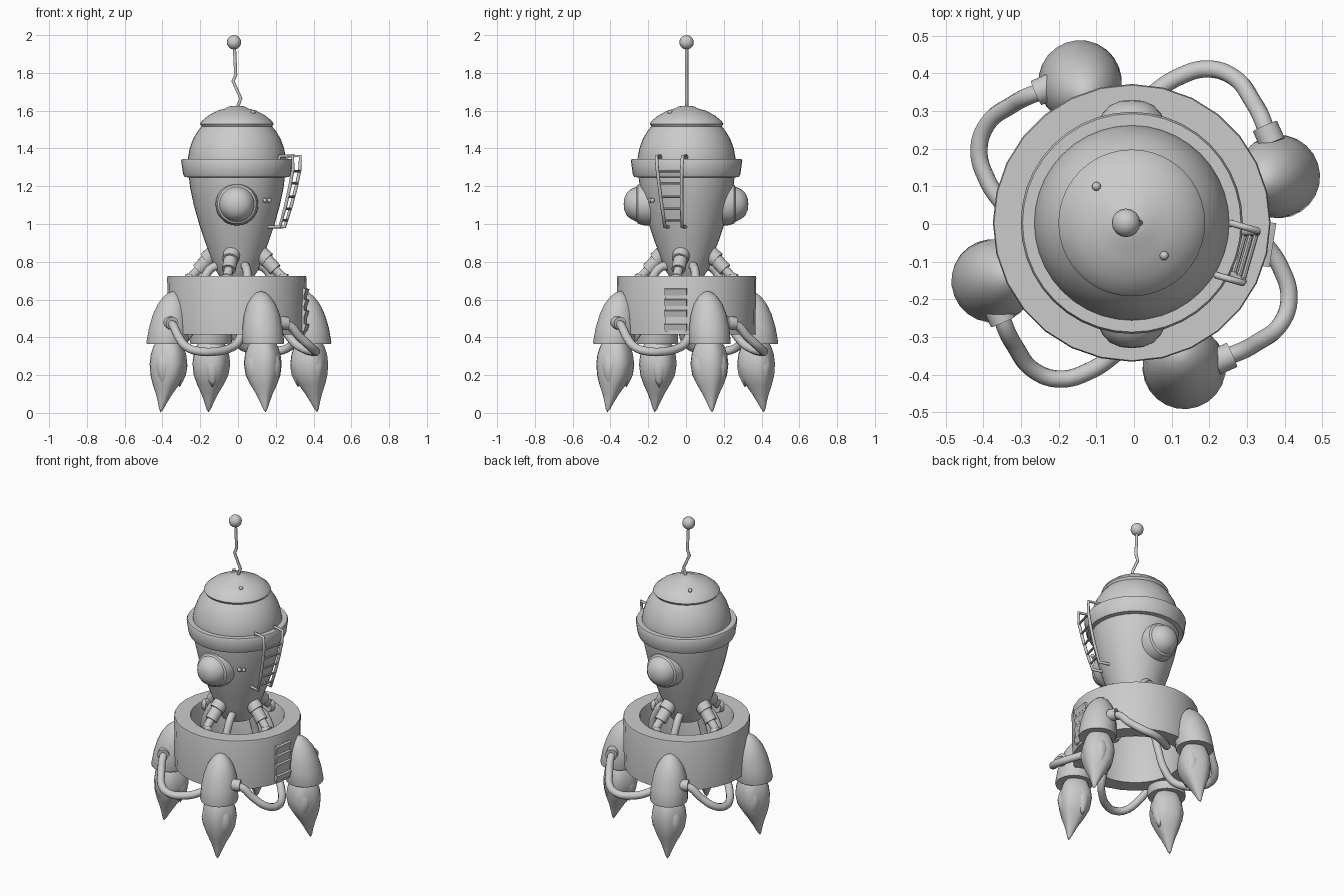
import bpy, bmesh, math
from mathutils import Matrix, Vector

if "Cube" in bpy.data.objects:
    bpy.data.objects.remove(bpy.data.objects["Cube"])

CX, CY = -0.006, 0.003
CENTRE = Matrix.Translation((CX, CY, 0))


def spin(a):
    return Matrix.Rotation(math.radians(a), 4, 'Z')


def finish(name, bm, mat=Matrix(), angle=35):
    bmesh.ops.remove_doubles(bm, verts=bm.verts, dist=1e-5)
    bmesh.ops.recalc_face_normals(bm, faces=bm.faces)
    bm.transform(mat)
    me = bpy.data.meshes.new(name)
    bm.to_mesh(me)
    bm.free()
    for p in me.polygons:
        p.use_smooth = True
    me.set_sharp_from_angle(angle=math.radians(angle))
    ob = bpy.data.objects.new(name, me)
    bpy.context.collection.objects.link(ob)
    return ob


def lathe(name, profile, mat=Matrix(), segs=32, closed=False, shift=None, lobes=0):
    """Revolve (radius, z) points about z; shift(z) offsets each ring in x."""
    bm = bmesh.new()
    rings = []
    for r, z in profile:
        dx = shift(z) if shift else 0
        ring = []
        for i in range(segs):
            a = 2 * math.pi * i / segs
            rr = r * (1 + lobes * math.cos(4 * a))
            ring.append(bm.verts.new((rr * math.cos(a) + dx, rr * math.sin(a), z)))
        rings.append(ring)
    pairs = list(zip(rings, rings[1:])) + ([(rings[-1], rings[0])] if closed else [])
    for lo, hi in pairs:
        for i in range(segs):
            j = (i + 1) % segs
            bm.faces.new((lo[i], lo[j], hi[j], hi[i]))
    if not closed:
        for k in (0, -1):
            if profile[k][0] > 1e-4:
                bm.faces.new(rings[k])
    return finish(name, bm, mat)


def rod(name, p, q, r1, r2=None, mat=Matrix(), segs=16):
    p, q = Vector(p), Vector(q)
    d = q - p
    m = Matrix.Translation(p) @ d.to_track_quat('Z', 'Y').to_matrix().to_4x4()
    return lathe(name, [(r1, 0), (r2 or r1, d.length)], mat @ m, segs)


def ball(name, c, r, mat=Matrix(), segs=16):
    bm = bmesh.new()
    bmesh.ops.create_uvsphere(bm, u_segments=segs, v_segments=segs // 2 + 2, radius=r)
    return finish(name, bm, mat @ Matrix.Translation(c))


def box(name, size, mat):
    bm = bmesh.new()
    bmesh.ops.create_cube(bm, size=1, matrix=Matrix.Diagonal((*size, 1)))
    return finish(name, bm, mat)


def tube(name, pts, r, mat=Matrix(), smooth=True):
    cu = bpy.data.curves.new(name, 'CURVE')
    cu.dimensions = '3D'
    cu.bevel_depth, cu.bevel_resolution, cu.use_fill_caps = r, 3, True
    cu.resolution_u = 6
    sp = cu.splines.new('BEZIER')
    sp.bezier_points.add(len(pts) - 1)
    for b, p in zip(sp.bezier_points, pts):
        b.co = mat @ Vector(p)
        b.handle_left_type = b.handle_right_type = 'AUTO' if smooth else 'VECTOR'
    ob = bpy.data.objects.new(name, cu)
    bpy.context.collection.objects.link(ob)
    for s in cu.splines:
        s.use_smooth = True
    return ob


# Egg-shaped cabin, belt ring and top cap
lathe("cabin", [(0, .715), (.09, .72), (.115, .76), (.14, .83), (.17, .91), (.20, 1.0),
                (.228, 1.1), (.247, 1.19), (.258, 1.28), (.259, 1.35), (.25, 1.4),
                (.232, 1.45), (.205, 1.495), (.175, 1.53), (0, 1.535)], CENTRE, 40)
lathe("belt_ring", [(.25, 1.245), (.278, 1.25), (.285, 1.265), (.295, 1.335), (.29, 1.345),
                    (.25, 1.345)], CENTRE, 40, closed=True)
lathe("top_cap", [(.17, 1.51), (.185, 1.515), (.195, 1.53), (.186, 1.545), (.15, 1.575),
                  (.10, 1.601), (.062, 1.611), (.04, 1.623), (0, 1.626)], CENTRE, 40)
for p in ((-.10, .10, 1.588), (.08, -.084, 1.592), (.143, -.19, 1.125), (.166, -.178, 1.125)):
    ball("stud", p, .012, segs=12)

# Bent antenna with ball
tube("antenna", [(-.006, CY, 1.61), (.015, CY, 1.665), (-.026, CY, 1.755), (-.012, CY, 1.79),
                 (-.02, CY, 1.96)], .009, smooth=False)
ball("antenna_ball", (-.021, CY, 1.962), .038)

# Domed portholes front and back
port = [(.115, .15), (.112, .225), (.103, .255), (.092, .262), (.087, .275), (.077, .295),
        (.058, .315), (.03, .327), (0, .33)]
for a in (0, 180):
    lathe("porthole", port, Matrix.Translation((CX, 0, 1.105)) @ spin(a)
          @ Matrix.Rotation(math.radians(90), 4, 'X'), 28)

# Cabin ladder
lad = CENTRE @ spin(-16)
rail = [(.25, 1.33), (.258, 1.36), (.328, 1.36), (.328, 1.29), (.31, 1.2), (.285, 1.1), (.25, .985), (.17, .985)]
for s in (-1, 1):
    tube("ladder_rail", [(x, s * (.047 + .025 * (z - .98) / .38), z) for x, z in rail], .009, lad, False)
for x, z in ((.326, 1.28), (.313, 1.215), (.297, 1.145), (.28, 1.08), (.261, 1.02)):
    w = .047 + .025 * (z - .98) / .38
    rod("ladder_rung", (x, -w, z), (x, w, z), .007, mat=lad, segs=8)

# Drum-shaped base, open through the middle
lathe("base_drum", [(.27, .415), (.364, .415), (.369, .715), (.366, .725), (.274, .725),
                    (.27, .715)], CENTRE, 28, closed=True)

# Step slats on the side of the base
step = CENTRE @ spin(-9)
box("step_plate", (.01, .115, .23), step @ Matrix.Translation((.363, 0, .545)))
for z in (.642, .585, .527, .455):
    box("step", (.02, .118, .034), step @ Matrix.Translation((.365, 0, z))
        @ Matrix.Rotation(math.radians(18), 4, 'Y'))

# Struts holding the cabin to the drum wall
for k in range(4):
    m = CENTRE @ spin(-102 + 90 * k)
    rod("strut_socket", (.10, 0, .865), (.165, 0, .81), .046, .044, m)
    rod("strut_sleeve", (.14, 0, .83), (.208, 0, .758), .037, mat=m)
    rod("strut_shaft", (.19, 0, .777), (.265, 0, .70), .024, mat=m)
    rod("strut_foot", (.235, 0, .705), (.272, 0, .70), .036, mat=m)

# Four boosters with flames and fuel hoses running up to the cabin
pod = [(.085, .368), (.108, .365), (.111, .375), (.107, .45), (.095, .52), (.076, .575),
       (.05, .615), (.025, .637), (0, .645)]
flame = [(.06, .38), (.077, .355), (.092, .31), (.098, .26), (.09, .20), (.069, .15),
         (.043, .10), (.024, .055), (.011, .02), (0, .003)]
tongue = [(.02, .33), (.04, .29), (.046, .25), (.036, .20), (.018, .165), (0, .135)]
hose = [(-.36, -.22, .475), (-.342, -.275, .46), (-.316, -.325, .405), (-.265, -.39, .345),
        (-.196, -.412, .325), (-.117, -.39, .325), (-.05, -.345, .34), (0, -.295, .375),
        (.02, -.245, .45), (.04, -.215, .58), (.05, -.18, .71), (.04, -.125, .775),
        (.025, -.07, .77)]
for k, ang in enumerate((-159 + 1, -70.7, 18.2, 110.8)):
    leg = spin(ang)
    lathe("booster_pod", pod, leg, 24, shift=lambda z: .405 - .037 * (z - .365) / .28)
    lathe("booster_flame", flame, leg, 24, lobes=.05,
          shift=lambda z: .397 + .045 * max(0, 1 - z / .22))
    for a in (45, 165, 285):
        t = leg @ Matrix.Translation((.399, 0, 0)) @ spin(a) @ Matrix.Translation((.055, 0, 0))
        lathe("flame_tongue", tongue, t, 14, shift=lambda z: .012 * max(0, 1 - z / .3))
    q = spin(90 * k)
    tube("fuel_hose", hose, .023, q)
    rod("hose_collar", (-.368, -.215, .477), (-.348, -.26, .474), .035, mat=q)
